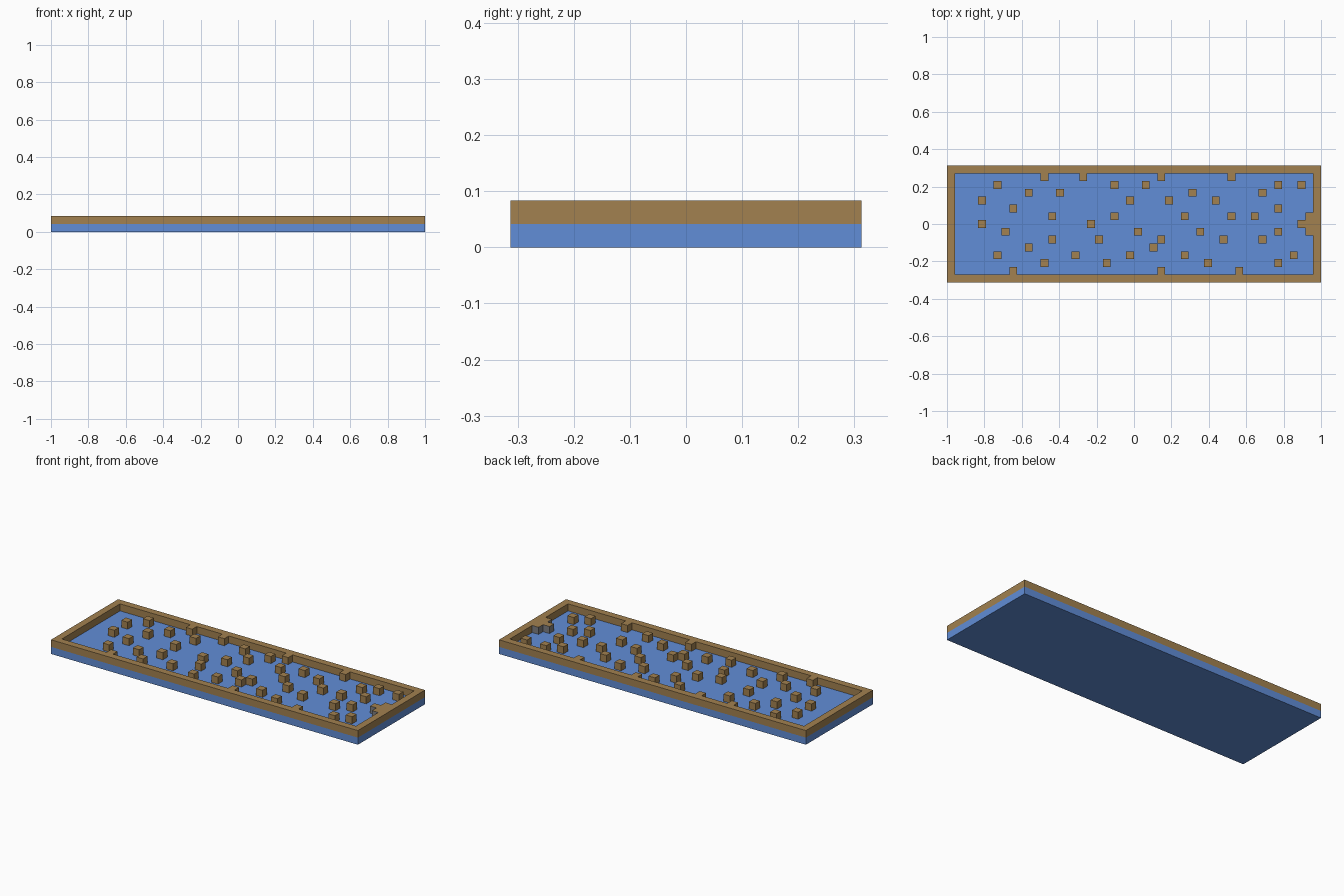
import bpy
import bmesh
import math
from mathutils import Matrix

if "Cube" in bpy.data.objects:
    bpy.data.objects.remove(bpy.data.objects["Cube"], do_unlink=True)

COLS, ROWS = 48, 15
CELL = 2 / COLS
HALF_Y = ROWS * CELL / 2


def material(name, rgb):
    mat = bpy.data.materials.new(name)
    mat.use_nodes = True
    mat.diffuse_color = (*rgb, 1)
    mat.node_tree.nodes["Principled BSDF"].inputs["Base Color"].default_value = (*rgb, 1)
    return mat


blue = material("water blue", (0.12, 0.27, 0.68))
brown = material("earth brown", (0.36, 0.22, 0.08))
grey = material("stone grey", (0.21, 0.21, 0.22))


def finish(name, bm, *mats):
    mesh = bpy.data.meshes.new(name)
    bm.to_mesh(mesh)
    bm.free()
    for mat in mats:
        mesh.materials.append(mat)
    obj = bpy.data.objects.new(name, mesh)
    bpy.context.collection.objects.link(obj)
    return obj


# Floor slab
bm = bmesh.new()
slab = Matrix.Translation((0, 0, CELL / 2)) @ Matrix.Diagonal((2, 2 * HALF_Y, CELL, 1))
bmesh.ops.create_cube(bm, size=1, matrix=slab)
finish("floor_slab", bm, blue)

# Columns filled in each row; row zero lies on the long axis
blocks = {
    6: (12, 17, 27, 36),
    5: (6, 21, 25, 42, 45),
    4: (10, 14, 31, 40),
    3: (4, 23, 28, 34),
    2: (8, 42),
    1: (13, 21, 30, 36, 39, 46),
    0: (4, 18, 45, 46),
    -1: (7, 24, 32, 42, 46),
    -2: (13, 19, 27, 35, 40),
    -3: (10, 26),
    -4: (6, 16, 23, 30, 44),
    -5: (12, 20, 33, 42),
    -6: (8, 27, 37),
}


def is_solid(face):
    """True on the border ring and on the listed blocks."""
    centre = face.calc_center_median()
    col = math.floor((centre.x + 1) / CELL)
    row = round(centre.y / CELL)
    border = col in (0, COLS - 1) or abs(row) == ROWS // 2
    return border or col in blocks[row]


# Border wall and scattered blocks, raised together from a cell grid
bm = bmesh.new()
plan = Matrix.Translation((0, 0, CELL)) @ Matrix.Diagonal((1, HALF_Y, 1, 1))
bmesh.ops.create_grid(bm, x_segments=COLS, y_segments=ROWS, size=1, matrix=plan)
bmesh.ops.delete(bm, geom=[f for f in bm.faces if not is_solid(f)], context="FACES")
raised = bmesh.ops.extrude_face_region(bm, geom=bm.faces[:])
top = [v for v in raised["geom"] if isinstance(v, bmesh.types.BMVert)]
bmesh.ops.translate(bm, verts=top, vec=(0, 0, CELL))
walls = finish("wall_and_blocks", bm, brown, grey)

# Grey sides on the stepped block at the left end
end_x = 1 - 3 * CELL
for face in walls.data.polygons:
    at_end = end_x - 0.01 < face.center.x < 1 - 1.2 * CELL
    in_middle = abs(face.center.y) < 1.6 * CELL
    if at_end and in_middle and abs(face.normal.z) < 0.5:
        face.material_index = 1
